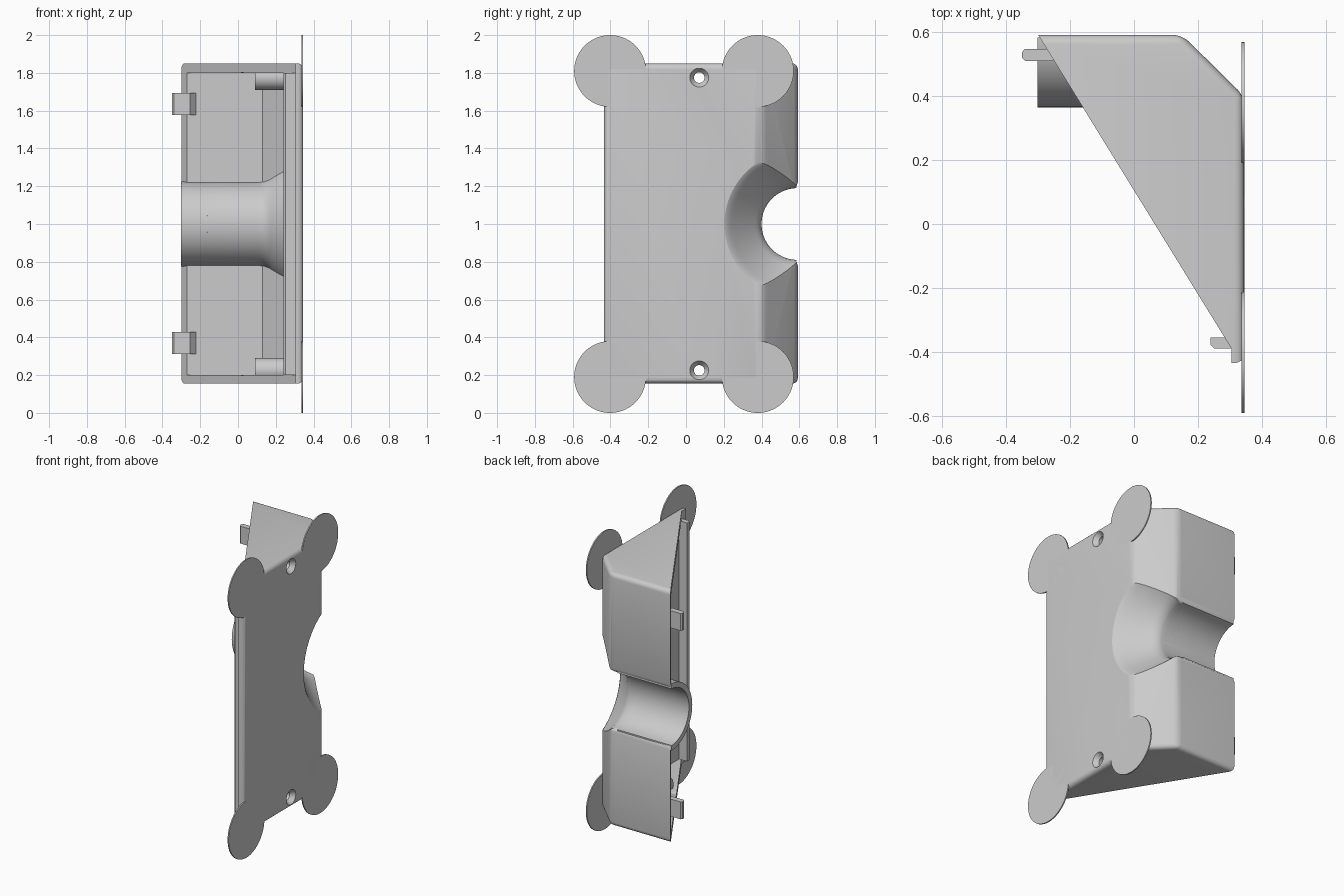
import bpy, bmesh, math
from mathutils import Matrix, Vector

cube = bpy.data.objects.get("Cube")
if cube:
    bpy.data.objects.remove(cube, do_unlink=True)

grey = bpy.data.materials.new("light grey plastic")
grey.use_nodes = True
COLOR = (0.6, 0.6, 0.6, 1)
grey.diffuse_color = COLOR
grey.node_tree.nodes["Principled BSDF"].inputs["Base Color"].default_value = COLOR


def finish(name, bm):
    bmesh.ops.recalc_face_normals(bm, faces=bm.faces[:])
    me = bpy.data.meshes.new(name)
    bm.to_mesh(me)
    bm.free()
    me.materials.append(grey)
    ob = bpy.data.objects.new(name, me)
    bpy.context.collection.objects.link(ob)
    return ob


def prism(name, pts, lo, hi, axis="z", round_pts=(), round_sides=(), radius=0.03):
    """Extrude a profile: (x, y) along z, or (y, z) along x. Optionally round edges."""
    bm = bmesh.new()
    place = (lambda p, h: (p[0], p[1], h)) if axis == "z" else (lambda p, h: (h, p[0], p[1]))
    rings = [[bm.verts.new(place(p, h)) for p in pts] for h in (lo, hi)]
    n = len(pts)
    for ring in rings:
        bm.faces.new(ring)
    for i in range(n):
        j = (i + 1) % n
        bm.faces.new((rings[0][i], rings[0][j], rings[1][j], rings[1][i]))
    edges = [bm.edges.get((rings[0][i], rings[1][i])) for i in round_pts]
    edges += [bm.edges.get((r[i], r[(i + 1) % n])) for r in rings for i in round_sides]
    if edges:
        bmesh.ops.bevel(bm, geom=edges, offset=radius, segments=5, profile=0.5, affect="EDGES")
    return finish(name, bm)


def revolve(name, profile, cy, cz, steps=96):
    """Solid of revolution about a line parallel to x; profile is (x, radius)."""
    bm = bmesh.new()
    pts = [(profile[0][0], 0)] + list(profile) + [(profile[-1][0], 0)]
    vs = [bm.verts.new((x, cy + r, cz)) for x, r in pts]
    es = [bm.edges.new(pair) for pair in zip(vs, vs[1:])]
    bmesh.ops.spin(bm, geom=vs + es, cent=(0, cy, cz), axis=(1, 0, 0),
                   angle=2 * math.pi, steps=steps, use_duplicate=False)
    bmesh.ops.remove_doubles(bm, verts=bm.verts[:], dist=1e-5)
    return finish(name, bm)


def subtract(ob, cutters):
    for c in cutters:
        m = ob.modifiers.new("cut", "BOOLEAN")
        m.operation, m.solver, m.object = "DIFFERENCE", "EXACT", c
        c.hide_render = True
    bpy.context.view_layer.update()
    dg = bpy.context.evaluated_depsgraph_get()
    me = bpy.data.meshes.new_from_object(ob.evaluated_get(dg))
    ob.modifiers.clear()
    ob.data = me
    for c in cutters:
        bpy.data.objects.remove(c, do_unlink=True)


R, WALL = 0.19, 0.035
AXIS_Y, MID = 0.59, 1.0
FACE = 0.345          # outer mounting face
HOLE_Y, HOLE_DZ = 0.07, 0.775

# Flared cable channel: a tube that opens into a cone at the mounting face
flare = [(-0.6, R), (0.115, R), (0.14, 0.195), (0.165, 0.211), (0.18, 0.225),
         (0.305, 0.343), (0.325, 0.36), (0.34, 0.378), (0.35, 0.395), (0.4, 0.395)]
channel = revolve("channel_cutter", flare, AXIS_Y, MID)
channel_skin = revolve("channel_skin", [(x, r + WALL) for x, r in flare], AXIS_Y, MID)
lip = [(0.56, R - 0.008), (0.575, R), (0.586, R + 0.012), (0.592, R + 0.03), (0.62, R + 0.04)]
channel_mouth = prism("channel_mouth", [(y, MID + z) for y, z in lip]
                      + [(y, MID - z) for y, z in reversed(lip)], -0.6, 0.16, "x")

# Hollow inside, leaving the channel wall and the two screw bosses standing
cavity = prism("cavity", [(-0.6, 0.545), (0.131, 0.545), (0.3, 0.376), (0.3, -0.6), (-0.6, -0.6)],
               0.2, 1.8)
bosses = [revolve("boss", [(0.09, 0.065), (0.4, 0.065)], HOLE_Y, MID + s * HOLE_DZ, 48)
          for s in (-1, 1)]
subtract(cavity, [channel_skin] + bosses)

# Wedge-shaped housing, open along its diagonal side
outline = [(-0.3, 0.592), (0.15, 0.592), (FACE, 0.4), (FACE, -0.435), (0.305, -0.435), (0.305, -0.39)]
housing = prism("housing", outline, 0.155, 1.85, round_pts=(1, 2, 3), round_sides=(0, 1, 2))
holes = [revolve("screw_hole", [(0.0, 0.028), (0.315, 0.028), (0.32, 0.032), (FACE, 0.05), (0.4, 0.05)],
                 HOLE_Y, MID + s * HOLE_DZ, 48) for s in (-1, 1)]
subtract(housing, [cavity, channel, channel_mouth] + holes)
parts = [housing]

# Half tube that continues the channel past the open side
arc = [math.pi * (0.5 + (i + 0.5) / 49) for i in range(49)]
ring = [(AXIS_Y + r * math.cos(a), MID + r * math.sin(a))
        for r, seq in ((R, arc), (R + WALL, arc[::-1])) for a in seq]
parts.append(prism("half_tube", ring, -0.302, 0.1, "x"))

# Snap clips on the back wall
clip = [(-0.35, 0.52), (-0.35, 0.538), (-0.343, 0.547), (-0.22, 0.547), (-0.255, 0.51), (-0.34, 0.51)]
for z in (0.37, 1.635):
    parts.append(prism("snap_clip", clip, z - 0.058, z + 0.058))

# Locating rib along the front edge
parts.append(prism("front_rib", [(0.24, -0.355), (0.24, -0.378), (0.252, -0.39),
                                 (0.31, -0.39), (0.31, -0.355)], 0.2, 1.8))

# Thin round pads on the four corners of the mounting face
for y in (-0.402, 0.38):
    for z in (0.19, 1.81):
        parts.append(revolve("corner_pad", [(FACE - 0.008, 0.19), (FACE, 0.19)], y, z, 72))

bpy.ops.object.select_all(action="DESELECT")
for ob in parts:
    ob.select_set(True)
bpy.context.view_layer.objects.active = housing
bpy.ops.object.shade_smooth_by_angle(angle=math.radians(30))
